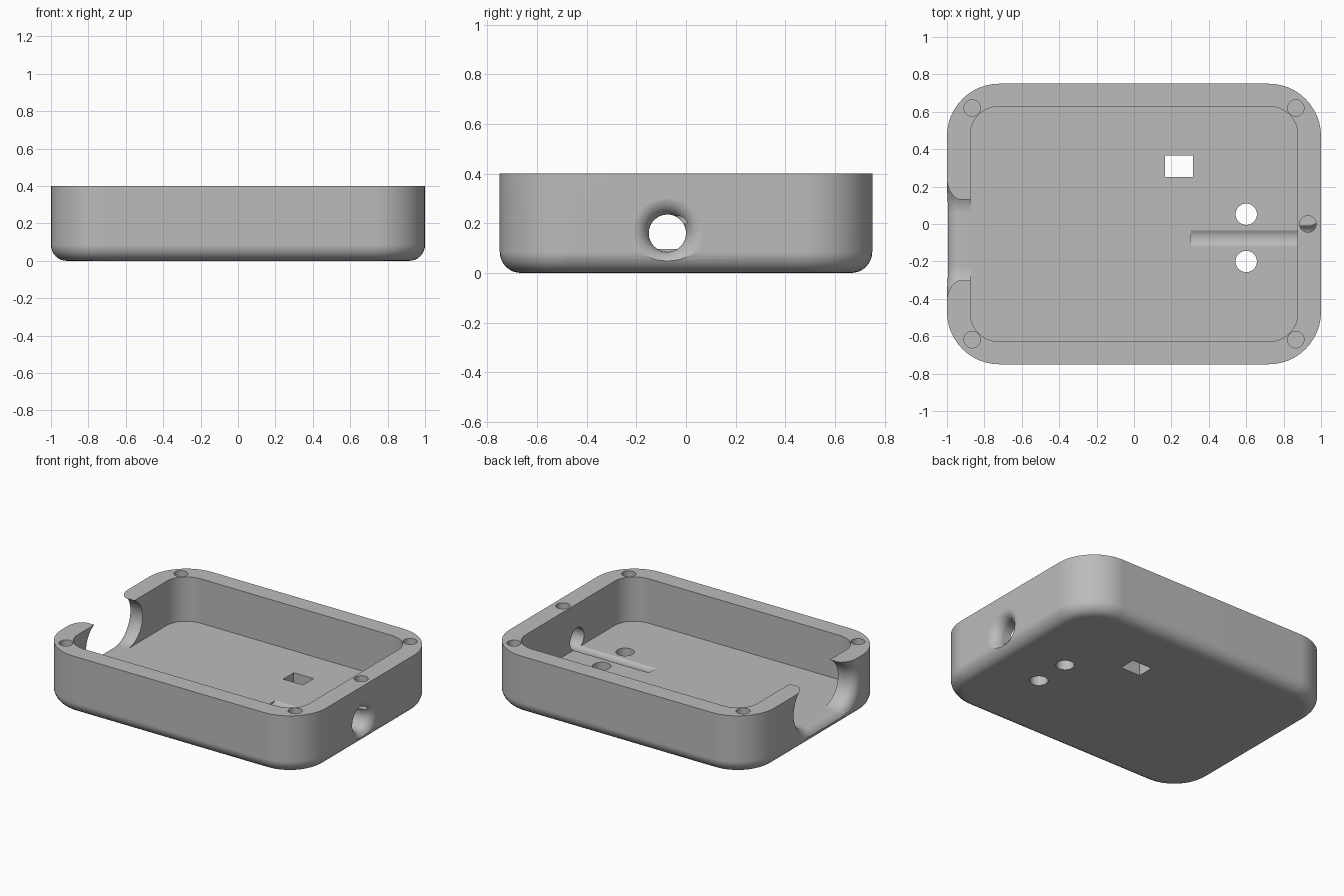
import bpy, bmesh
from math import sin, cos, pi

cube = bpy.data.objects.get("Cube")
if cube:
    bpy.data.objects.remove(cube, do_unlink=True)

TOP, FLOOR, FILLET, FLARE = 0.4, 0.097, 0.085, 0.07

grey = bpy.data.materials.new("grey plastic")
grey.use_nodes = True
grey.diffuse_color = (0.5, 0.5, 0.5, 1)
grey.node_tree.nodes["Principled BSDF"].inputs["Base Color"].default_value = (0.5, 0.5, 0.5, 1)


def outline(hx, hy, r, n=12):
    """Rounded rectangle with half sizes hx, hy and corner radius r."""
    points = []
    for k, (sx, sy) in enumerate([(1, 1), (-1, 1), (-1, -1), (1, -1)]):
        for i in range(n + 1):
            a = (k + i / n) * pi / 2
            points.append((sx * (hx - r) + r * cos(a), sy * (hy - r) + r * sin(a)))
    return points


def loft(name, sections, centre=(0, 0), along="z"):
    """Closed solid through (position, outline) sections along an axis."""
    bm = bmesh.new()
    rings = []
    for pos, pts in sections:
        ring = []
        for u, v in pts:
            u, v = u + centre[0], v + centre[1]
            ring.append(bm.verts.new((u, v, pos) if along == "z" else (pos, u, v)))
        rings.append(ring)
    for a, b in zip(rings, rings[1:]):
        for i in range(len(a)):
            j = (i + 1) % len(a)
            bm.faces.new((a[i], a[j], b[j], b[i]))
    bm.faces.new(rings[0])
    bm.faces.new(rings[-1])
    bmesh.ops.remove_doubles(bm, verts=bm.verts, dist=1e-5)
    bmesh.ops.recalc_face_normals(bm, faces=bm.faces)
    mesh = bpy.data.meshes.new(name)
    bm.to_mesh(mesh)
    bm.free()
    obj = bpy.data.objects.new(name, mesh)
    bpy.context.collection.objects.link(obj)
    mesh.materials.append(grey)
    return obj


def flared(name, inner, side, hy, hz, r, centre):
    """Sideways opening that flares out where it meets the outer wall."""
    sections = [(inner, outline(hy, hz, r))]
    for i in range(11):
        a = i / 10 * pi / 2
        d = FLARE * (1 - cos(a))
        x = side * (1.0002 - FLARE * (1 - sin(a)))
        sections.append((x, outline(hy + d, hz + d, r + d)))
    sections.append((side * 1.1, sections[-1][1]))
    return loft(name, sections, centre, "x")


def prism(name, z0, z1, hx, hy, r, centre=(0, 0)):
    shape = outline(hx, hy, r)
    return loft(name, [(z0, shape), (z1, shape)], centre)


# Tray body with a rounded bottom edge
sections = []
for i in range(9):
    a = i / 8 * pi / 2
    d = FILLET * (1 - sin(a))
    sections.append((FILLET * (1 - cos(a)), outline(1 - d, 0.75 - d, 0.28 - d)))
sections.append((TOP, outline(1, 0.75, 0.28)))
tray = loft("enclosure_tray", sections)

# Cavity, side openings and floor holes
cutters = [
    prism("cavity_cutter", FLOOR, 0.6, 0.875, 0.628, 0.15),
    flared("connector_notch_cutter", -0.86, -1, 0.305, 0.16, 0.16, (-0.085, FLOOR + 0.16)),
    flared("cable_hole_cutter", 0.305, 1, 0.075, 0.075, 0.075, (-0.075, 0.16)),
    prism("window_cutter", -0.1, 0.2, 0.075, 0.057, 0.0, (0.24, 0.308)),
]
for y in (0.052, -0.2):
    cutters.append(prism("floor_hole_cutter", -0.1, 0.2, 0.057, 0.057, 0.057, (0.6, y)))

# Blind screw holes in the rim
for pos in [(0.865, 0.62), (-0.865, 0.62), (-0.865, -0.618), (0.865, -0.618), (0.93, 0)]:
    cutters.append(prism("screw_hole_cutter", 0.2, 0.5, 0.044, 0.044, 0.044, pos))

bpy.ops.object.select_all(action="DESELECT")
bpy.context.view_layer.objects.active = tray
tray.select_set(True)
for cutter in cutters:
    cutter.hide_render = True
    mod = tray.modifiers.new("cut", "BOOLEAN")
    mod.operation = "DIFFERENCE"
    mod.solver = "EXACT"
    mod.object = cutter
    bpy.ops.object.modifier_apply(modifier=mod.name)
    bpy.data.objects.remove(cutter, do_unlink=True)

# Smooth curves, crisp edges, flat walls
bpy.ops.object.shade_smooth_by_angle(angle=pi / 6)
weighted = tray.modifiers.new("even_normals", "WEIGHTED_NORMAL")
weighted.keep_sharp = True
